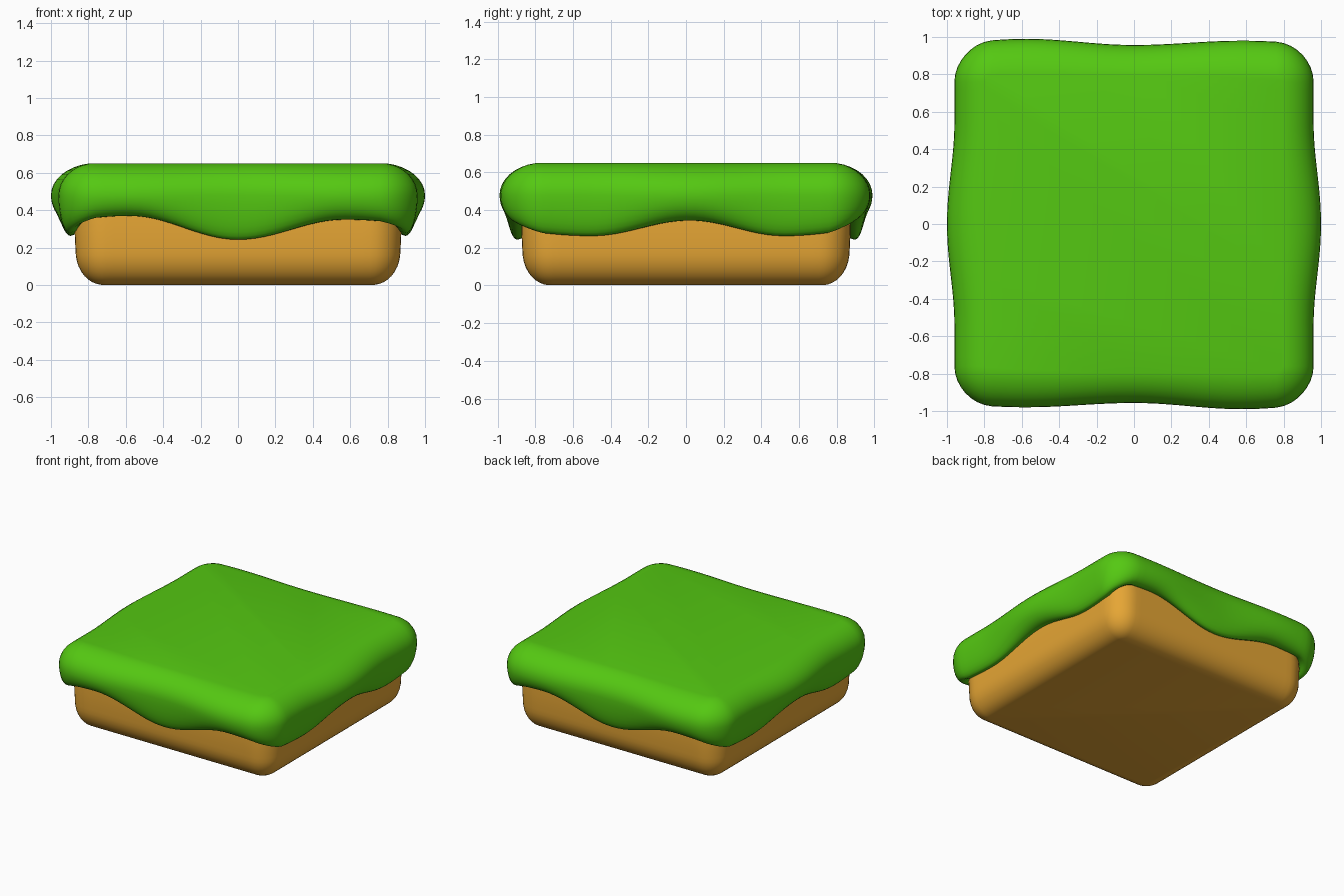
import bpy, bmesh
from math import sin, cos, pi, radians

if "Cube" in bpy.data.objects:
    bpy.data.objects.remove(bpy.data.objects["Cube"])


def material(name, rgb):
    m = bpy.data.materials.new(name)
    m.diffuse_color = (*rgb, 1)
    m.use_nodes = True
    m.node_tree.nodes["Principled BSDF"].inputs["Base Color"].default_value = m.diffuse_color
    return m


def wave(keys, u):
    """Smooth periodic interpolation (period 4 = half way round the square)."""
    u = (u - keys[0][0]) % 4 + keys[0][0]
    loop = keys + [(keys[0][0] + 4, keys[0][1])]
    for (a, va), (b, vb) in zip(loop, loop[1:]):
        if a <= u <= b:
            return va + (vb - va) * (1 - cos(pi * (u - a) / (b - a))) / 2


def perimeter(core, side_steps=32, corner_steps=8):
    """Points of a square core with outward directions and a position u (2 per side)."""
    out = []
    for k in range(4):
        a = k * pi / 2
        tx, ty, nx, ny = cos(a), sin(a), sin(a), -cos(a)
        for i in range(side_steps + 1):
            t = core * (2 * i / side_steps - 1)
            out.append((tx * t + nx * core, ty * t + ny * core, nx, ny, 2 * k + t))
        for i in range(1, corner_steps):
            f = i / corner_steps
            b = a + f * pi / 2
            out.append(((tx + nx) * core, (ty + ny) * core, sin(b), -cos(b),
                        2 * k + core + f * (2 - 2 * core)))
    return out


def loft(name, core, profile, mat):
    """Skin the rings given by profile(u) -> list of (offset, z) around the square."""
    bm = bmesh.new()
    cols = [[bm.verts.new((x + nx * d, y + ny * d, z)) for d, z in profile(u)]
            for x, y, nx, ny, u in perimeter(core)]
    for c, n in zip(cols, cols[1:] + cols[:1]):
        for i in range(len(c) - 1):
            bm.faces.new((c[i], c[i + 1], n[i + 1], n[i]))
    bm.faces.new([c[0] for c in cols])
    bm.faces.new([c[-1] for c in cols])
    bmesh.ops.recalc_face_normals(bm, faces=bm.faces)
    me = bpy.data.meshes.new(name)
    bm.to_mesh(me)
    bm.free()
    ob = bpy.data.objects.new(name, me)
    bpy.context.collection.objects.link(ob)
    me.materials.append(mat)
    bpy.context.view_layer.objects.active = ob
    ob.select_set(True)
    bpy.ops.object.shade_smooth_by_angle(angle=radians(50))
    ob.select_set(False)


# wavy lower edge height and sideways bulge: front (u about 0), right (u about 2), repeated
EDGE = [(-0.58, 0.37), (0, 0.243), (0.57, 0.35), (1.5, 0.263), (2.02, 0.345), (2.52, 0.263)]
BULGE = [(-0.58, 0.22), (0, 0.197), (0.58, 0.23), (1.1, 0.2), (1.45, 0.2),
         (2, 0.24), (2.55, 0.2), (2.9, 0.2)]


def topping_profile(u):
    d, low = wave(BULGE, u), wave(EDGE, u)
    pts = []
    for i in range(1, 10):                      # rounded upper shoulder
        a = pi / 2 * (1 - i / 9)
        pts.append((d * cos(a), 0.48 + 0.172 * sin(a)))
    for i in range(1, 9):                       # lower lip
        a = pi / 2 * i / 8
        pts.append((d - (d - 0.135) * (1 - cos(a)), 0.48 - (0.48 - low) * sin(a)))
    return pts + [(0.11, low + 0.008), (0.08, low + 0.03)]


def base_profile(u):
    pts = []
    for i in range(1, 11):                      # rounded bottom edge
        a = pi / 2 * i / 10
        pts.append((0.162 * sin(a), 0.005 + 0.19 * (1 - cos(a)) ** 1.1))
    return pts + [(0.167, 0.3), (0.16, 0.42)]


loft("topping", 0.76, topping_profile, material("green", (0.09, 0.58, 0.006)))
loft("base", 0.707, base_profile, material("golden", (0.79, 0.38, 0.035)))
bpy.data.objects["base"].location.z = -0.005
